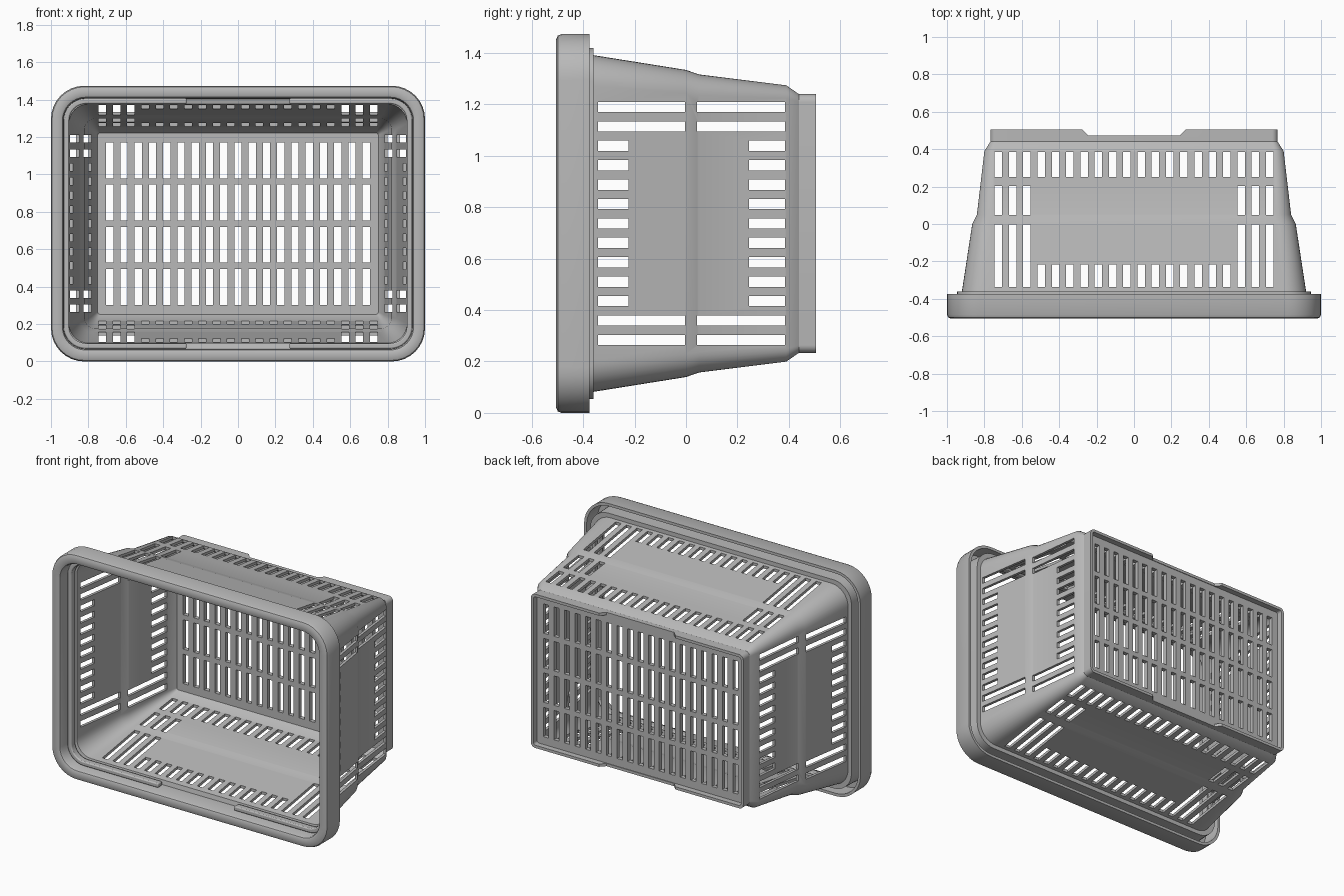
import bpy, bmesh, math

if "Cube" in bpy.data.objects:
    bpy.data.objects.remove(bpy.data.objects["Cube"], do_unlink=True)

CZ = 0.737          # height of the basket's axis
SEG = 8             # segments per rounded corner

grey = bpy.data.materials.new("grey_plastic")
grey.use_nodes = True
grey.diffuse_color = (0.48, 0.48, 0.48, 1)
grey.node_tree.nodes["Principled BSDF"].inputs["Base Color"].default_value = (0.48, 0.48, 0.48, 1)


def corner(hx, hz, r, sx, sz):
    """Arc points of one rounded corner, from the z side to the x side."""
    pts = []
    for i in range(SEG + 1):
        a = math.pi / 2 * i / SEG
        pts.append((sx * (hx - r + r * math.sin(a)), sz * (hz - r + r * math.cos(a))))
    return pts


def half_ring(hx, hz, r, s):
    """Right (s=1) or left (s=-1) half of a rounded rectangle, top to bottom."""
    return corner(hx, hz, r, s, 1) + corner(hx, hz, r, s, -1)[::-1]


def add_object(name, bm):
    bmesh.ops.recalc_face_normals(bm, faces=bm.faces)
    me = bpy.data.meshes.new(name)
    bm.to_mesh(me)
    bm.free()
    me.materials.append(grey)
    ob = bpy.data.objects.new(name, me)
    bpy.context.collection.objects.link(ob)
    return ob


def activate(ob):
    bpy.ops.object.select_all(action='DESELECT')
    ob.select_set(True)
    bpy.context.view_layer.objects.active = ob


def loft(bm, rings, closed):
    """Skin consecutive rows of vertices; closed joins the ends of each row."""
    rows = [[bm.verts.new(p) for p in ring] for ring in rings]
    n = len(rows[0])
    for a, b in zip(rows, rows[1:]):
        for i in range(n if closed else n - 1):
            j = (i + 1) % n
            bm.faces.new((a[i], a[j], b[j], b[i]))
    return rows


def cut(ob, boxes):
    """Cut a set of separate boxes (x0, x1, y0, y1, z0, z1) out of ob."""
    bm = bmesh.new()
    for x0, x1, y0, y1, z0, z1 in boxes:
        vs = bmesh.ops.create_cube(bm, size=1)["verts"]
        for v in vs:
            v.co.x = x1 if v.co.x > 0 else x0
            v.co.y = y1 if v.co.y > 0 else y0
            v.co.z = z1 if v.co.z > 0 else z0
    apply_cut(ob, add_object("slot_cutter", bm))


def apply_cut(ob, cutter):
    cutter.hide_render = True
    activate(ob)
    m = ob.modifiers.new("cut", 'BOOLEAN')
    m.operation = 'DIFFERENCE'
    m.solver = 'EXACT'
    m.object = cutter
    bpy.ops.object.modifier_apply(modifier=m.name)
    bpy.data.objects.remove(cutter, do_unlink=True)


# Basket shell: (half width, half height, corner radius, y), outside of the floor to inside
T = 0.018
wall = [(0.768, 0.503, 0.030, 0.44), (0.80, 0.5375, 0.05, 0.39), (0.84, 0.58, 0.08, 0.05),
        (0.865, 0.5975, 0.09, 0.0), (0.92, 0.655, 0.12, -0.36)]
lip = [(0.945, 0.13, -0.36), (0.948, 0.13, -0.488), (0.982, 0.16, -0.488), (0.982, 0.16, -0.375),
       (1.0, 0.178, -0.375), (1.0, 0.178, -0.485), (0.994, 0.172, -0.499), (0.98, 0.158, -0.505),
       (0.95, 0.135, -0.505), (0.939, 0.124, -0.5), (0.933, 0.118, -0.488), (0.93, 0.115, -0.382)]
profile = [(0.75, 0.485, 0.014, 0.468), (0.75, 0.485, 0.014, 0.505), (0.768, 0.503, 0.03, 0.505)]
profile += wall
profile += [(h, h - 0.263, r, y) for h, r, y in lip]
profile += [(hx - T, hz - T, r - T, y) for hx, hz, r, y in reversed(wall)]
profile[len(wall) + len(lip) + 3] = (0.904, 0.639, 0.104, -0.375)

bm = bmesh.new()
rings = []
for hx, hz, r, y in profile:
    loop = half_ring(hx, hz, r, 1) + half_ring(hx, hz, r, -1)[::-1]
    rings.append([(x, y, z + CZ) for x, z in loop])
rows = loft(bm, rings, True)
bm.faces.new(rows[0])
bm.faces.new(rows[-1])
basket = add_object("basket_shell", bm)

# Slots in the floor: four rows of nineteen
cut(basket, [(x - 0.019, x + 0.019, 0.41, 0.6, z - 0.096, z + 0.096)
             for x in [(-9 + i) * 0.0762 for i in range(19)]
             for z in [CZ + (j - 1.5) * 0.2255 for j in range(4)]])


def wall_slots(count, pitch, ends, short_front, short_back):
    """Centre offset and y range of the slots framing one wall's solid panel."""
    out = []
    for i in range(count):
        c = (i - (count - 1) / 2) * pitch
        if i < ends or i >= count - ends:
            out += [(c, a, b) for a, b in short_back[0]]
        else:
            out += [(c, *short_front), (c, *short_back[1])]
    return out


# Slots through the upper and lower long walls
long_walls = wall_slots(20, 0.0763, 3, (-0.338, -0.217),
                        ([(-0.338, -0.004), (0.047, 0.204), (0.25, 0.386)], (0.25, 0.386)))
cut(basket, [(c - 0.02, c + 0.02, a, b, -0.2, 1.7) for c, a, b in long_walls])

# Slots through the two end walls
end_walls = wall_slots(13, 0.0755, 2, (-0.343, -0.223),
                       ([(-0.343, -0.004), (0.043, 0.386)], (0.245, 0.386)))
cut(basket, [(-1.2, 1.2, a, b, CZ + c - 0.02, CZ + c + 0.02) for c, a, b in end_walls])

# Sloped notch across the middle of the foot rim
bm = bmesh.new()
section = [(-0.245, 0.472), (0.245, 0.472), (0.30, 0.53), (-0.30, 0.53)]
rows = loft(bm, [[(x, y, z) for x, y in section] for z in (-0.1, 1.6)], True)
bm.faces.new(rows[0])
bm.faces.new(rows[1])
apply_cut(basket, add_object("foot_notch_cutter", bm))

# Folded carrying handles resting inside the lip
handles = []
for name, s in (("left_handle", 1), ("right_handle", -1)):
    bm = bmesh.new()
    rings = []
    for h, r, y in [(0.932, 0.117, -0.435), (0.903, 0.09, -0.435),
                    (0.903, 0.09, -0.39), (0.932, 0.117, -0.39), (0.932, 0.117, -0.435)]:
        hz = h - 0.263
        path = [(s * 0.275, hz)] + half_ring(h, hz, r, s) + [(s * 0.275, -hz)]
        rings.append([(x, y, z + CZ) for x, z in path])
    rows = loft(bm, rings, False)
    bmesh.ops.remove_doubles(bm, verts=bm.verts, dist=1e-5)
    bmesh.ops.holes_fill(bm, edges=[e for e in bm.edges if e.is_boundary], sides=4)
    ob = add_object(name, bm)
    bev = ob.modifiers.new("soft_edges", 'BEVEL')
    bev.width = 0.007
    bev.segments = 2
    bev.limit_method = 'ANGLE'
    handles.append(ob)

# Smooth rounded corners, crisp edges
for ob in [basket] + handles:
    activate(ob)
    bpy.ops.object.shade_smooth_by_angle(angle=math.radians(30))
